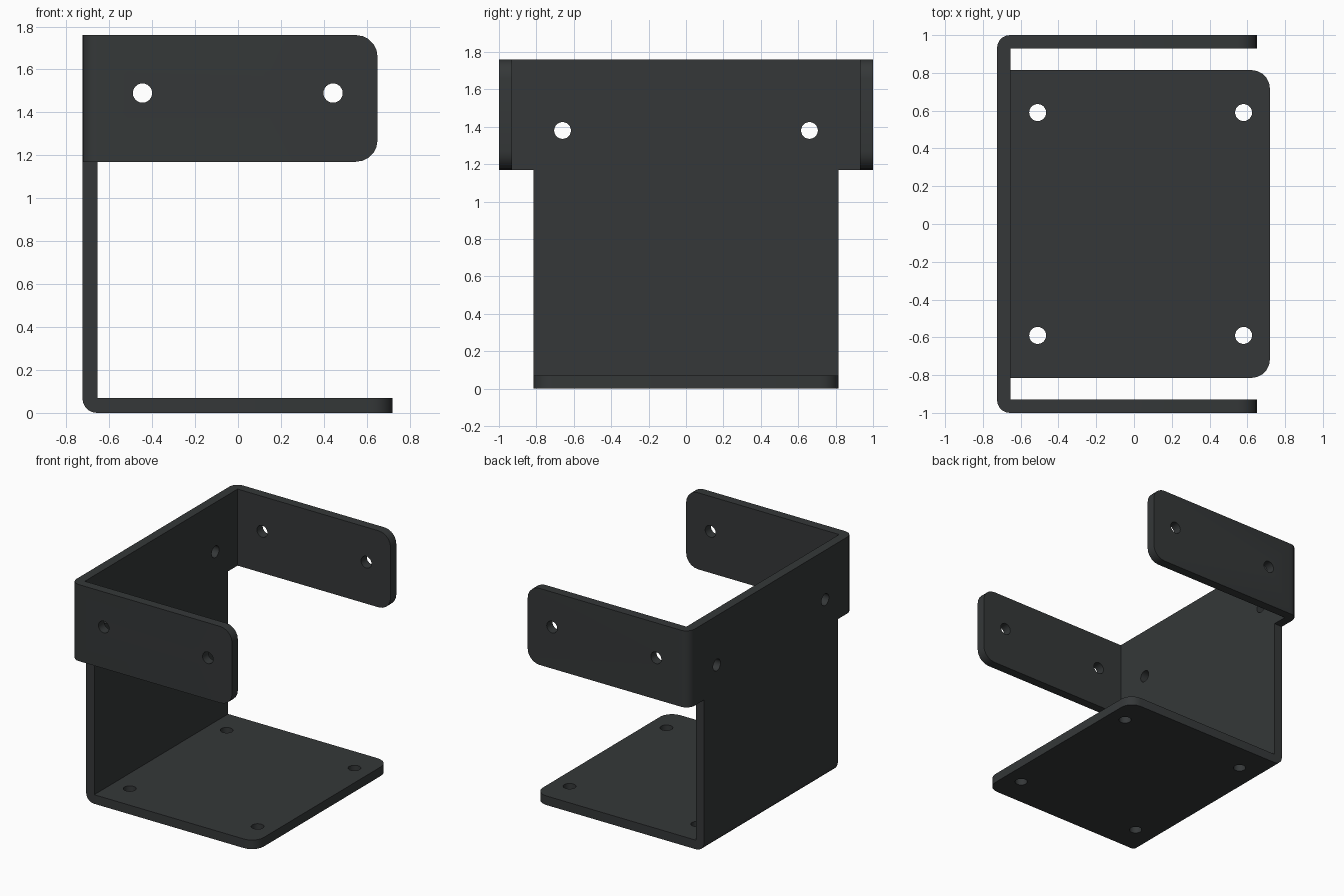
import bpy, bmesh
from math import pi
from mathutils import Matrix, Vector

if "Cube" in bpy.data.objects:
    bpy.data.objects.remove(bpy.data.objects["Cube"])

T = 0.07          # sheet thickness
X0 = -0.725       # outer face of the back wall


def make_object(name, bm):
    bmesh.ops.recalc_face_normals(bm, faces=bm.faces)
    mesh = bpy.data.meshes.new(name)
    bm.to_mesh(mesh)
    bm.free()
    ob = bpy.data.objects.new(name, mesh)
    bpy.context.collection.objects.link(ob)
    return ob


def prism(points, direction):
    bm = bmesh.new()
    face = bm.faces.new([bm.verts.new(p) for p in points])
    geom = bmesh.ops.extrude_face_region(bm, geom=[face])["geom"]
    verts = [g for g in geom if isinstance(g, bmesh.types.BMVert)]
    bmesh.ops.translate(bm, verts=verts, vec=direction)
    return bm


def round_edges(bm, test, axis, radius, segments):
    edges = []
    for e in bm.edges:
        d = e.verts[1].co - e.verts[0].co
        if abs(d[axis]) > d.length * 0.99 and all(test(v.co) for v in e.verts):
            edges.append(e)
    bmesh.ops.bevel(bm, geom=edges, offset=radius, segments=segments,
                    profile=0.5, affect='EDGES')


# Base plate and lower back wall: L profile extruded along y
profile = [(X0, 0), (0.72, 0), (0.72, T), (X0 + T, T), (X0 + T, 1.17), (X0, 1.17)]
bm = prism([(x, -0.815, z) for x, z in profile], Vector((0, 1.63, 0)))
round_edges(bm, lambda c: c.x > 0.71, 2, 0.1, 5)
round_edges(bm, lambda c: c.x < X0 + 0.01 and c.z < 0.01, 1, 0.068, 5)
bracket = make_object("bracket", bm)

# Upper back wall and side flanges: U profile extruded along z
profile = [(X0, -1), (0.65, -1), (0.65, T - 1), (X0 + T, T - 1),
           (X0 + T, 1 - T), (0.65, 1 - T), (0.65, 1), (X0, 1)]
bm = prism([(x, y, 1.17) for x, y in profile], Vector((0, 0, 0.59)))
round_edges(bm, lambda c: c.x > 0.64, 1, 0.1, 5)
round_edges(bm, lambda c: c.x < X0 + 0.01 and abs(c.y) > 0.99, 2, 0.068, 5)
flanges = make_object("side_flanges", bm)

# Screw hole cutters
bm = bmesh.new()


def hole(loc, rot, depth):
    bmesh.ops.create_cone(bm, cap_ends=True, segments=24, radius1=0.045,
                          radius2=0.045, depth=depth,
                          matrix=Matrix.Translation(loc) @ rot)


for s in (-1, 1):
    hole((X0 + T / 2, s * 0.66, 1.38), Matrix.Rotation(pi / 2, 4, 'Y'), 0.2)
    for x in (-0.51, 0.58):
        hole((x, s * 0.59, T / 2), Matrix.Identity(4), 0.2)
    for x in (-0.445, 0.443):
        hole((x, s * (1 - T / 2), 1.49), Matrix.Rotation(pi / 2, 4, 'X'), 0.2)
cutters = make_object("hole_cutters", bm)

# Join the sheet and drill it
bpy.context.view_layer.objects.active = bracket
for helper, op in ((flanges, 'UNION'), (cutters, 'DIFFERENCE')):
    mod = bracket.modifiers.new(op.lower(), 'BOOLEAN')
    mod.operation = op
    mod.solver = 'EXACT'
    mod.object = helper
    bpy.ops.object.modifier_apply(modifier=mod.name)
    bpy.data.objects.remove(helper)

# Dark metal
mat = bpy.data.materials.new("dark_metal")
mat.diffuse_color = (0.035, 0.039, 0.04, 1)
mat.use_nodes = True
mat.node_tree.nodes["Principled BSDF"].inputs["Base Color"].default_value = mat.diffuse_color
bracket.data.materials.clear()
bracket.data.materials.append(mat)
bracket.select_set(True)
bpy.ops.object.shade_smooth_by_angle(angle=0.5)
